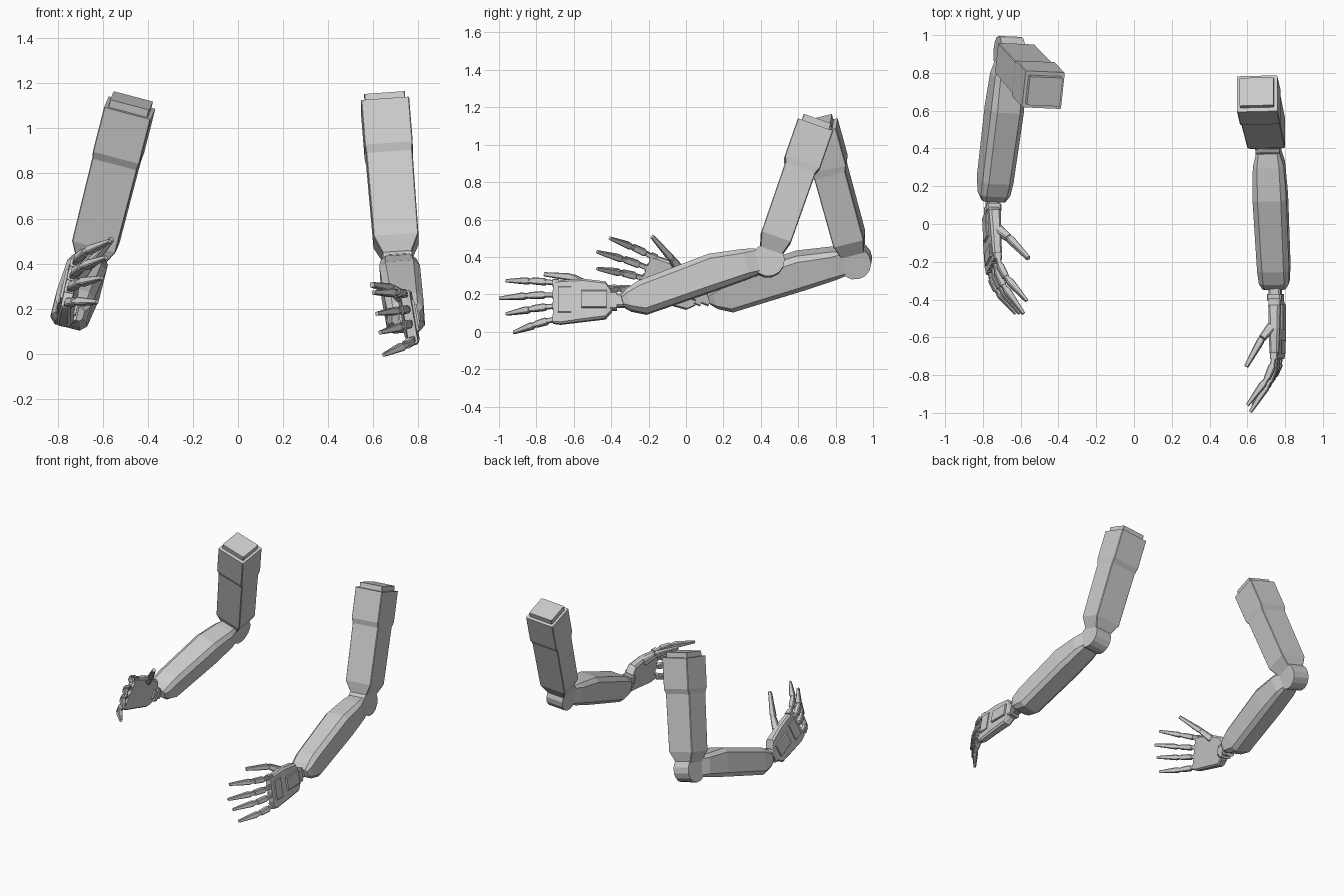
import bpy, bmesh, math
from mathutils import Vector, Matrix

if "Cube" in bpy.data.objects:
    bpy.data.objects.remove(bpy.data.objects["Cube"])

grey = bpy.data.materials.new("light grey")
grey.diffuse_color = (0.6, 0.6, 0.6, 1)
grey.use_nodes = True
grey.node_tree.nodes["Principled BSDF"].inputs["Base Color"].default_value = grey.diffuse_color


def frame(origin, t, a, b):
    """Map local (t, a, b) to world space."""
    m = Matrix((t, a, b)).transposed().to_4x4()
    m.translation = origin
    return m


def finish(name, bm):
    bmesh.ops.recalc_face_normals(bm, faces=bm.faces[:])
    me = bpy.data.meshes.new(name)
    bm.to_mesh(me)
    bm.free()
    me.materials.append(grey)
    ob = bpy.data.objects.new(name, me)
    bpy.context.collection.objects.link(ob)
    return ob


def loft(name, m, sections):
    """Skin chamfered rectangles (t, a0, a1, b0, b1, chamfer) along t."""
    bm = bmesh.new()
    rings = []
    for t, a0, a1, b0, b1, c in sections:
        pts = [(a0 + c, b0), (a1 - c, b0), (a1, b0 + c), (a1, b1 - c),
               (a1 - c, b1), (a0 + c, b1), (a0, b1 - c), (a0, b0 + c)]
        rings.append([bm.verts.new(m @ Vector((t, a, b))) for a, b in pts])
    for r, s in zip(rings, rings[1:]):
        for i in range(8):
            j = (i + 1) % 8
            bm.faces.new((r[i], r[j], s[j], s[i]))
    bm.faces.new(rings[0])
    bm.faces.new(rings[-1])
    return finish(name, bm)


def block(name, m, t0, t1, a0, a1, b0, b1, c=0.006):
    return loft(name, m, [(t0, a0, a1, b0, b1, c), (t1, a0, a1, b0, b1, c)])


def bone(name, m, p0, p1, w0, w1):
    """Tapered bar between two points of frame m."""
    p, q = m @ Vector(p0), m @ Vector(p1)
    t = (q - p).normalized()
    b = t.cross(m.to_3x3() @ Vector((0, 1, 0))).normalized()
    n = (q - p).length
    loft(name, frame(p, t, b.cross(t), b),
         [(0, -w0 * .4, w0 * .4, -w0 * .4, w0 * .4, w0 * .15),
          (n * .12, -w0 / 2, w0 / 2, -w0 / 2, w0 / 2, w0 * .15),
          (n, -w1 / 2, w1 / 2, -w1 / 2, w1 / 2, w1 * .15)])


def disc(name, m, r, half, sides=14):
    """Flat-sided joint with its axle along b."""
    bm = bmesh.new()
    bmesh.ops.create_cone(bm, cap_ends=True, segments=sides, radius1=r,
                          radius2=r, depth=half * 2, matrix=m)
    return finish(name, bm)


def hand(side, m, thumb_up):
    # wrist
    block(side + "_wrist", m, -.05, .05, -.035, .035, -.035, .03, .01)
    block(side + "_wrist_hinge", m, -.01, .025, -.05, .045, -.042, .036, .008)
    # palm and the raised plates on the back of the hand
    loft(side + "_palm", m, [
        (.015, -.06, .05, -.035, .025, .01), (.05, -.10, .10, -.043, .02, .012),
        (.17, -.115, .115, -.043, .015, .012), (.29, -.13, .108, -.038, .012, .01),
        (.33, -.125, .10, -.033, .008, .008)])
    block(side + "_hand_back_plate", m, .045, .18, -.045, .05, -.055, -.035, .005)
    block(side + "_knuckle_plate", m, .235, .305, -.07, .07, -.047, -.03, .004)
    # fingers: base height, tip height, tip reach
    for name, u0, u1, reach in (("index", .095, .13, .58), ("middle", .03, .035, .615),
                                ("ring", -.03, -.05, .58), ("little", -.10, -.15, .54)):
        def pt(k, p):
            return (.315 + (reach - .315) * k, u0 + (u1 - u0) * k, p)
        n = f"{side}_{name}_finger"
        block(n + "_knuckle", m, .30, .335, u0 - .02, u0 + .02, -.034, .008, .005)
        bone(n + "_joint", m, pt(0, -.013), pt(.25, -.004), .026, .026)
        bone(n + "_lower", m, pt(.2, -.006), pt(.47, .022), .038, .034)
        bone(n + "_hinge", m, pt(.43, .018), pt(.58, .042), .026, .026)
        bone(n + "_tip", m, pt(.53, .034), pt(1, .125), .037, .017)
    # thumb
    a, b, c = (.16, .085, .0), (.225, .135, .045), (.375, thumb_up, .125)
    bone(side + "_thumb_base", m, a, b, .05, .036)
    bone(side + "_thumb_tip", m, b, c, .038, .022)


def arm(side, s, shoulder, elbow, wrist, fwd, up, thumb_up):
    S, E, W = Vector(shoulder), Vector(elbow), Vector(wrist)
    axle = (S - E).cross(W - E).normalized()
    # upper arm, stepped sleeve above a slimmer lower part
    d = (E - S).normalized()
    m = frame(S, d, axle.cross(d), axle)
    block(side + "_shoulder_cap", m, -.035, .01, -.078, .078, -.09, .09, .003)
    loft(side + "_upper_arm", m, [
        (0, -.10, .10, -.107, .107, .004), (.21, -.10, .10, -.107, .107, .004),
        (.245, -.086, .086, -.103, .103, .004), (.635, -.084, .084, -.10, .10, .004),
        (.72, -.06, .06, -.06, .06, .004)])
    # elbow
    d = (W - E).normalized()
    v = axle.cross(d)
    if v.z < 0:
        v.negate()
    m = frame(E, d, v, axle)
    disc(side + "_elbow", m, .088, .064)
    # forearm
    loft(side + "_forearm", m, [
        (.05, -.056, .078, -.062, .062, .012), (.12, -.066, .092, -.082, .082, .024),
        (.30, -.082, .113, -.09, .09, .028), (.70, -.112, .07, -.085, .085, .028),
        (.775, -.075, .045, -.08, .08, .024), (.81, -.042, .018, -.062, .062, .012)])
    # hand
    f = Vector(fwd).normalized()
    u = Vector(up)
    u = (u - f * u.dot(f)).normalized()
    hand(side, frame(W, f, u, f.cross(u) * s), thumb_up)


arm("right", 1, (.652, .69, 1.10), (.71, .438, .38), (.745, -.38, .165),
    (0, -1, 0), (-.17, 0, 1), .165)
a = math.radians(22)
arm("left", -1, (-.48, .71, 1.09), (-.66, .905, .38), (-.745, .085, .19),
    (.05, -math.cos(a), math.sin(a)), (.2, math.sin(a), math.cos(a)), .225)
